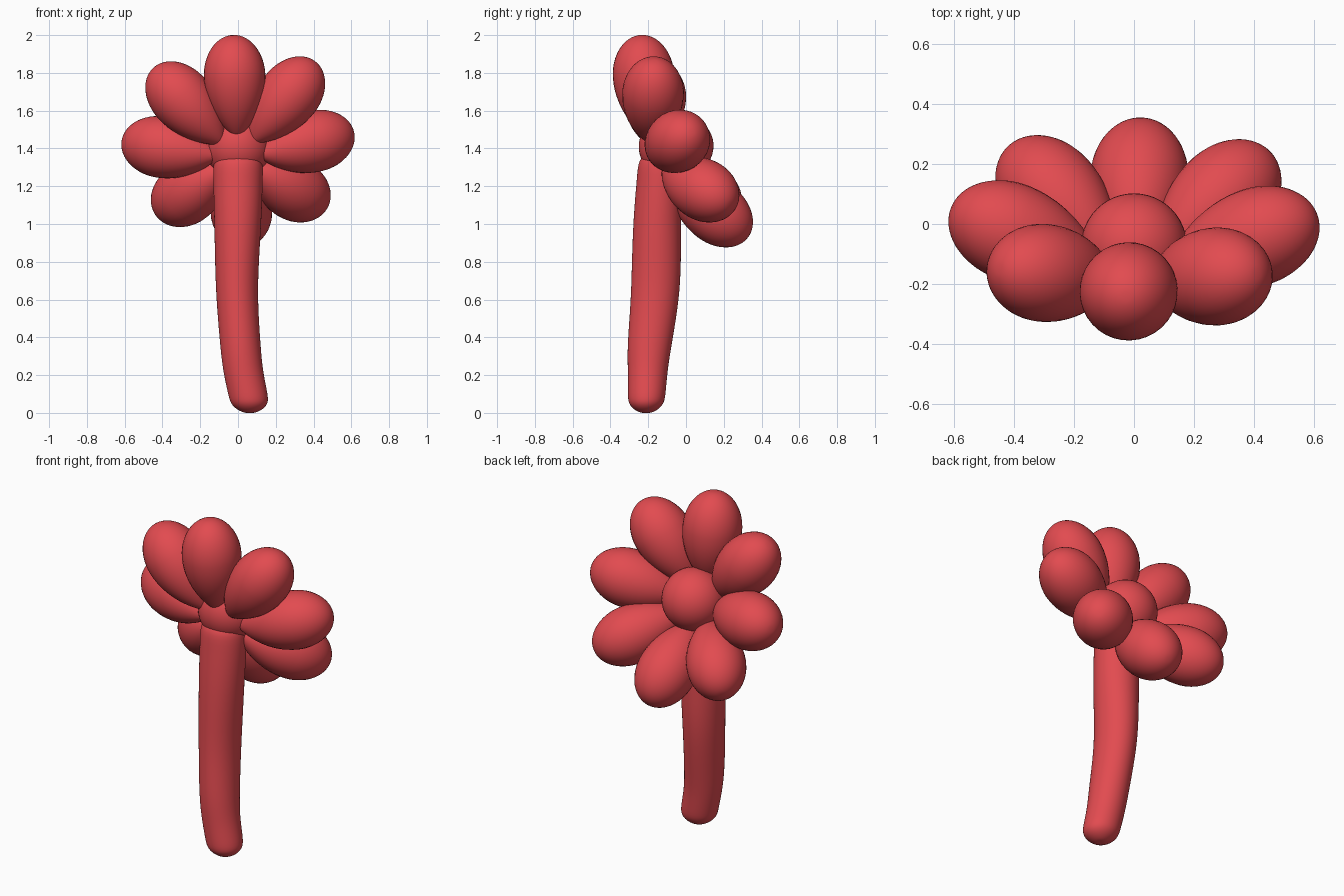
import bpy, bmesh
from math import sin, cos, pi, radians
from mathutils import Vector, Matrix

if "Cube" in bpy.data.objects:
    bpy.data.objects.remove(bpy.data.objects["Cube"])

red = bpy.data.materials.new("red")
red.diffuse_color = (0.76, 0.07, 0.08, 1)
red.use_nodes = True
red.node_tree.nodes["Principled BSDF"].inputs["Base Color"].default_value = red.diffuse_color


def loft(name, rings, sides, subdiv=0):
    """Skin elliptical rings given as (centre, rx, ry), stacked along local z."""
    bm = bmesh.new()
    loops = []
    for c, rx, ry in rings:
        loops.append([bm.verts.new((c[0] + rx * cos(2 * pi * i / sides),
                                    c[1] + ry * sin(2 * pi * i / sides), c[2]))
                      for i in range(sides)])
    for a, b in zip(loops, loops[1:]):
        for i in range(sides):
            j = (i + 1) % sides
            bm.faces.new((a[i], a[j], b[j], b[i]))
    # Close both ends with a fan
    for loop, flip in ((loops[0], True), (loops[-1], False)):
        mid = bm.verts.new(sum((v.co for v in loop), Vector()) / sides)
        for i in range(sides):
            tri = [loop[i], loop[(i + 1) % sides], mid]
            bm.faces.new(tri[::-1] if flip else tri)
    me = bpy.data.meshes.new(name)
    bm.to_mesh(me)
    bm.free()
    me.shade_smooth()
    me.materials.append(red)
    ob = bpy.data.objects.new(name, me)
    bpy.context.collection.objects.link(ob)
    if subdiv:
        mod = ob.modifiers.new("smooth", 'SUBSURF')
        mod.levels = mod.render_levels = subdiv
    return ob


# Stem: slightly bent, widening upwards, with a domed foot
loft("stem", [
    ((0.062, -0.212, 0.000), 0.030, 0.030),
    ((0.062, -0.212, 0.018), 0.070, 0.066),
    ((0.060, -0.211, 0.050), 0.101, 0.095),
    ((0.054, -0.208, 0.095), 0.106, 0.101),
    ((0.026, -0.203, 0.220), 0.106, 0.105),
    ((0.013, -0.195, 0.350), 0.108, 0.118),
    ((-0.006, -0.163, 0.600), 0.110, 0.129),
    ((-0.006, -0.156, 0.800), 0.117, 0.132),
    ((0.000, -0.153, 1.050), 0.127, 0.126),
    ((0.000, -0.138, 1.250), 0.133, 0.122),
    ((0.000, -0.132, 1.345), 0.132, 0.122),
    ((0.000, -0.120, 1.375), 0.090, 0.080),
], 24, 2)

# Flower head: tilted plane whose normal points back and up
normal = Vector((0, 0.884, 0.467)).normalized()
up = Vector((0, -0.467, 0.884)).normalized()
centre = Vector((0, -0.034, 1.423))

# Round middle of the flower
bpy.ops.mesh.primitive_uv_sphere_add(segments=48, ring_count=24, radius=0.176,
                                     location=(0, -0.074, 1.41))
disc = bpy.context.object
disc.name = "flower_middle"
disc.data.materials.append(red)
bpy.ops.object.shade_smooth()

# Egg profile: narrow at the base, widest past the middle
BACK, FRONT, WIDE = 0.335, 0.218, 0.163
egg = []
for k in range(1, 32):
    s = -cos(pi * k / 32)
    if s < 0:
        r, z = WIDE * (1 - s * s) ** 0.87, s * BACK
    else:
        r, z = WIDE * (1 - s * s) ** 0.5, s * FRONT
    egg.append(((0, 0, z), r, r))

# Eight petals in a ring, cupped forward
cup = radians(23.5)
for n in range(8):
    a = radians(45 * n - 2.5)
    out = up * cos(a) + Vector((1, 0, 0)) * sin(a)
    axis = out * cos(cup) + normal * sin(cup)
    petal = loft(f"petal_{n + 1}", egg, 36)
    petal.matrix_world = (Matrix.Translation(centre + out * 0.408)
                          @ axis.to_track_quat('Z', 'Y').to_matrix().to_4x4())
